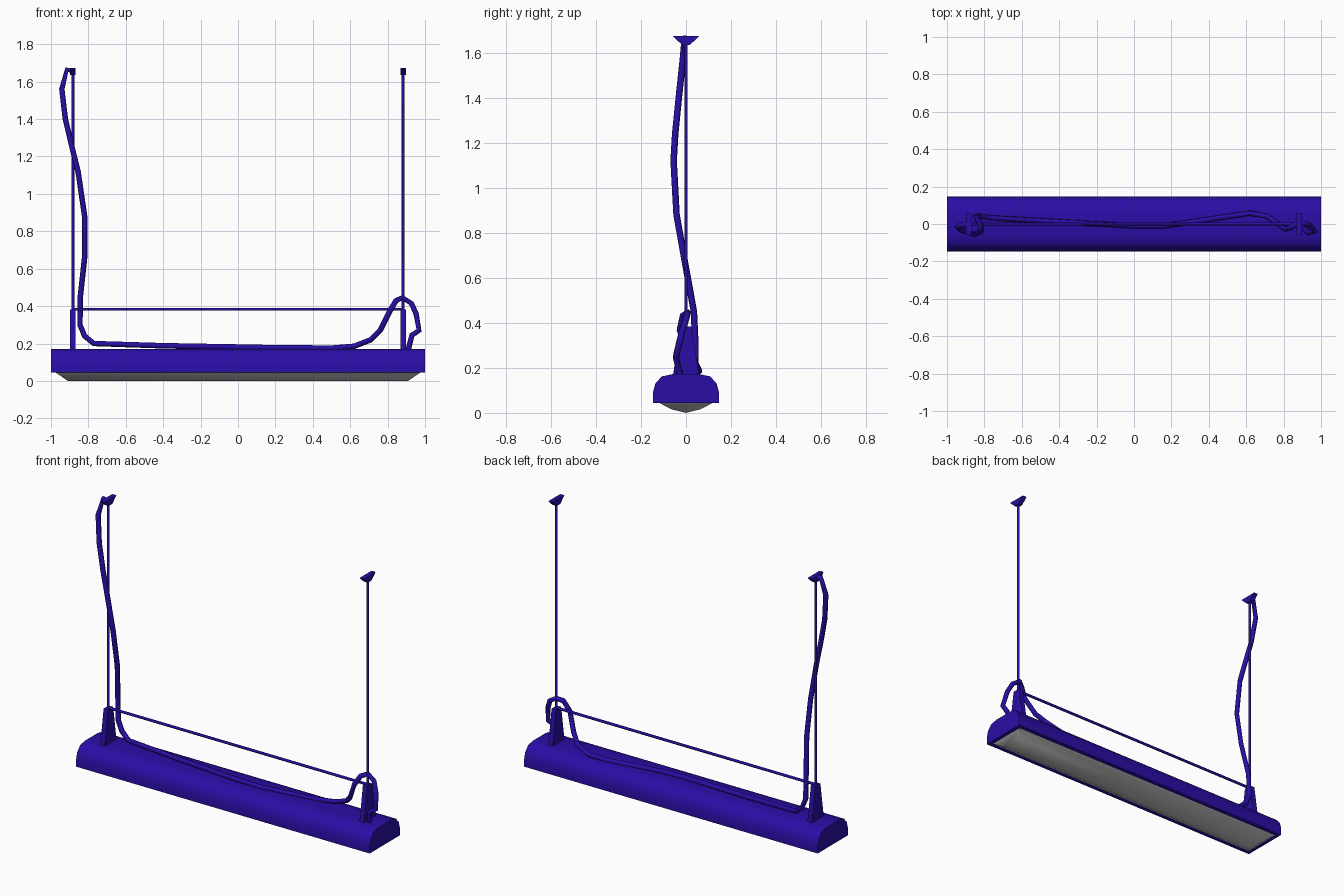
import bpy, bmesh, math
from mathutils import Vector

if "Cube" in bpy.data.objects:
    bpy.data.objects.remove(bpy.data.objects["Cube"])

blue = bpy.data.materials.new("blue_paint")
blue.diffuse_color = (0.024, 0.004, 0.38, 1)
blue.use_nodes = True
blue.node_tree.nodes["Principled BSDF"].inputs["Base Color"].default_value = blue.diffuse_color


def finish(name, bm, mat=None, smooth=None):
    bmesh.ops.recalc_face_normals(bm, faces=bm.faces)
    me = bpy.data.meshes.new(name)
    bm.to_mesh(me)
    bm.free()
    ob = bpy.data.objects.new(name, me)
    bpy.context.collection.objects.link(ob)
    if mat:
        me.materials.append(mat)
    if smooth:
        bpy.ops.object.select_all(action='DESELECT')
        ob.select_set(True)
        bpy.context.view_layer.objects.active = ob
        bpy.ops.object.shade_smooth_by_angle(angle=math.radians(smooth))
    return ob


def prism(name, profile, x0, x1, mat=None, smooth=None):
    """Extrude a closed (y, z) profile along x."""
    bm = bmesh.new()
    face = bm.faces.new([bm.verts.new((x0, y, z)) for y, z in profile])
    ext = bmesh.ops.extrude_face_region(bm, geom=[face])["geom"]
    verts = [v for v in ext if isinstance(v, bmesh.types.BMVert)]
    bmesh.ops.translate(bm, verts=verts, vec=(x1 - x0, 0, 0))
    return finish(name, bm, mat, smooth)


def tube(name, points, radius, resolution, mat):
    """Sweep a round section along a path and turn it into a mesh."""
    cu = bpy.data.curves.new(name, 'CURVE')
    cu.dimensions = '3D'
    cu.bevel_depth = radius
    cu.bevel_resolution = resolution
    cu.use_fill_caps = True
    sp = cu.splines.new('POLY')
    sp.points.add(len(points) - 1)
    for p, co in zip(sp.points, points):
        p.co = (*co, 1)
    tmp = bpy.data.objects.new(name + "_path", cu)
    bpy.context.collection.objects.link(tmp)
    bpy.context.view_layer.update()
    bm = bmesh.new()
    me = tmp.evaluated_get(bpy.context.evaluated_depsgraph_get()).to_mesh()
    bm.from_mesh(me)
    bpy.data.objects.remove(tmp)
    return finish(name, bm, mat)


def mirrored(half):
    return half + [(-y, z) for y, z in reversed(half)]


# Lamp housing
prism("lamp_housing", mirrored([(0.147, 0.045), (0.147, 0.09), (0.136, 0.13),
      (0.108, 0.162), (0.06, 0.172)]), -1, 1, blue, 40)

# Grey diffuser with sloping ends
bm = bmesh.new()
section = [(-0.12, 0.045), (-0.065, 0.016), (0, 0.0), (0.065, 0.016), (0.12, 0.045)]
ends = []
for s in (-1, 1):
    ends.append([bm.verts.new((s * (0.91 + 0.065 * z / 0.045), y, z)) for y, z in section])
a, b = ends
for i in range(4):
    bm.faces.new((a[i], a[i + 1], b[i + 1], b[i]))
bm.faces.new(a)
bm.faces.new(b)
bm.faces.new((a[0], a[4], b[4], b[0]))
finish("diffuser", bm, None, 40)

# Brackets, hanging wires and ceiling mounts at both ends
for side, s in (("left", -1), ("right", 1)):
    x = s * 0.883
    prism(side + "_bracket", mirrored([(0.058, 0.165), (0.025, 0.383)]),
          x - 0.015, x + 0.015, blue)
    prism(side + "_ceiling_mount", mirrored([(0.018, 1.635), (0.058, 1.673)]),
          x - 0.014, x + 0.014, blue)
    tube(side + "_hanging_wire", [(x, 0, 0.37), (x, 0, 1.65)], 0.008, 1, blue)

# Horizontal stay between the brackets
tube("cross_wire", [(-0.883, 0, 0.383), (0.883, 0, 0.383)], 0.008, 1, blue)

# Power cable from the ceiling down and along the housing
tube("power_cable", [
    (-0.885, 0, 1.655), (-0.915, -0.005, 1.665), (-0.942, -0.015, 1.56),
    (-0.923, -0.032, 1.40), (-0.885, -0.048, 1.24), (-0.855, -0.055, 1.12),
    (-0.82, -0.042, 0.88), (-0.82, -0.003, 0.66), (-0.843, 0.035, 0.45),
    (-0.845, 0.042, 0.30), (-0.82, 0.042, 0.24), (-0.77, 0.033, 0.20),
    (-0.4, 0.012, 0.188), (0.0, -0.01, 0.181), (0.16, -0.01, 0.178),
    (0.5, 0.04, 0.175), (0.62, 0.058, 0.185), (0.71, 0.042, 0.22),
    (0.76, 0.008, 0.27), (0.81, -0.028, 0.37), (0.845, -0.015, 0.43),
    (0.88, 0.008, 0.445), (0.927, 0.0, 0.415), (0.952, -0.018, 0.36),
    (0.968, -0.04, 0.27), (0.93, -0.045, 0.245), (0.91, -0.025, 0.165)],
    0.015, 1, blue)
